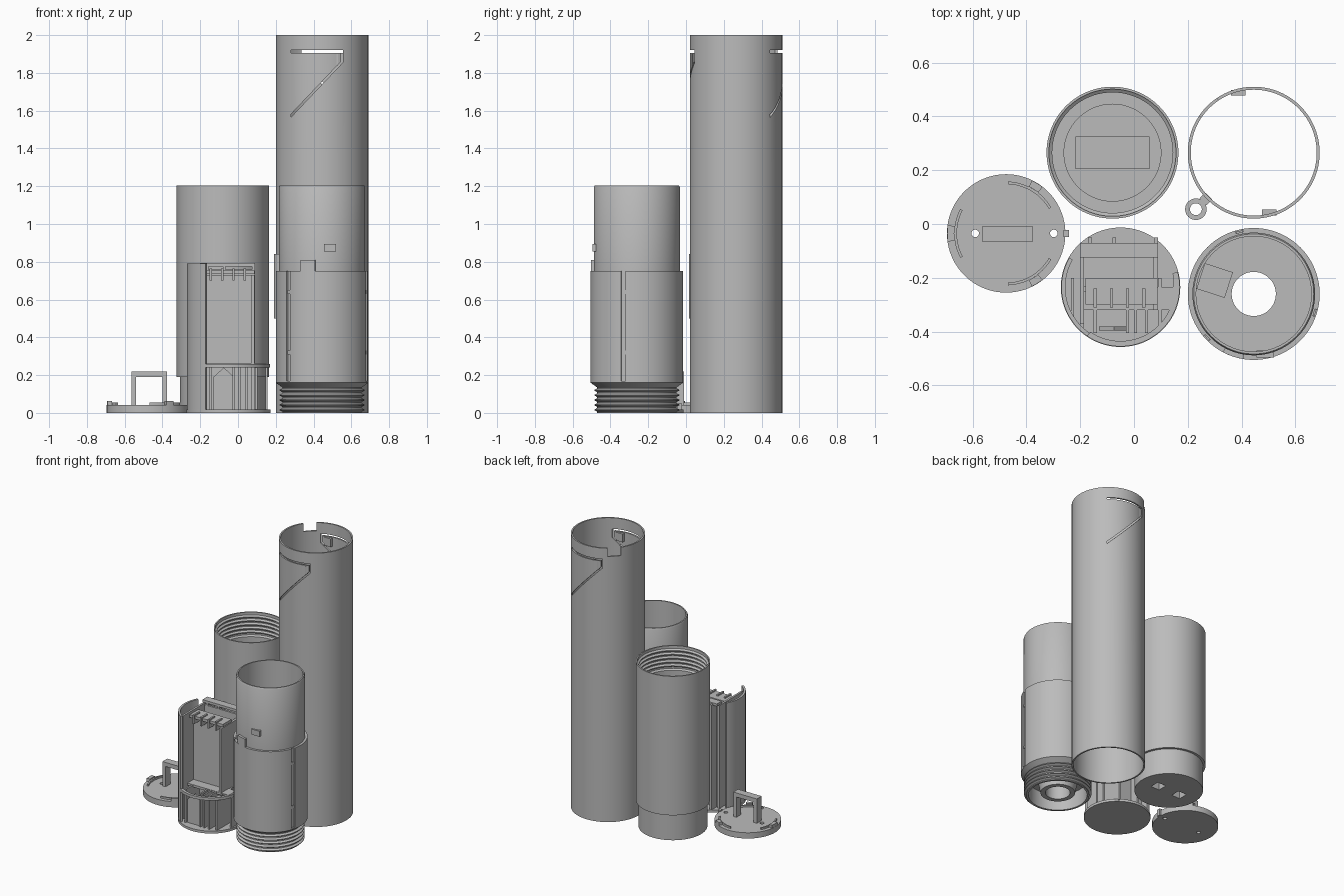
import bpy, bmesh, math
from mathutils import Matrix, Vector

if "Cube" in bpy.data.objects:
    bpy.data.objects.remove(bpy.data.objects["Cube"])

grey = bpy.data.materials.new("plain grey")
grey.diffuse_color = (0.5, 0.5, 0.5, 1)
grey.use_nodes = True
grey.node_tree.nodes["Principled BSDF"].inputs["Base Color"].default_value = grey.diffuse_color


def finish(name, bm):
    bmesh.ops.remove_doubles(bm, verts=bm.verts, dist=1e-5)
    bmesh.ops.recalc_face_normals(bm, faces=bm.faces)
    me = bpy.data.meshes.new(name)
    bm.to_mesh(me)
    bm.free()
    me.materials.append(grey)
    ob = bpy.data.objects.new(name, me)
    bpy.context.collection.objects.link(ob)
    return ob


def lathe(name, centre, profile, n=96):
    """Revolve a closed (radius, z) outline about a vertical axis."""
    bm = bmesh.new()
    rings = [[bm.verts.new((centre[0] + r * math.cos(2 * math.pi * i / n),
                            centre[1] + r * math.sin(2 * math.pi * i / n), z))
              for r, z in profile] for i in range(n)]
    m = len(profile)
    for i in range(n):
        a, b = rings[i], rings[(i + 1) % n]
        for j in range(m):
            k = (j + 1) % m
            if profile[j][0] or profile[k][0]:
                bm.faces.new((a[j], b[j], b[k], a[k]))
    return finish(name, bm)


def prism(name, pts, a, b, axis="z", mat=None):
    """Extrude an outline from a to b along z (xy points) or y (xz points)."""
    bm = bmesh.new()
    put = (lambda p, t: (p[0], p[1], t)) if axis == "z" else (lambda p, t: (p[0], t, p[1]))
    lo = [bm.verts.new(put(p, a)) for p in pts]
    hi = [bm.verts.new(put(p, b)) for p in pts]
    bm.faces.new(lo)
    bm.faces.new(hi[::-1])
    for i in range(len(pts)):
        k = (i + 1) % len(pts)
        bm.faces.new((lo[i], lo[k], hi[k], hi[i]))
    if mat:
        bm.transform(mat)
    return finish(name, bm)


def box(name, x0, x1, y0, y1, z0, z1, mat=None):
    return prism(name, [(x0, y0), (x1, y0), (x1, y1), (x0, y1)], z0, z1, mat=mat)


def arc(name, c, r0, r1, a0, a1, z0, z1):
    n = max(4, int((a1 - a0) / 4))
    ang = [math.radians(a0 + (a1 - a0) * i / n) for i in range(n + 1)]
    pts = [(c[0] + r1 * math.cos(t), c[1] + r1 * math.sin(t)) for t in ang]
    pts += [(c[0] + r0 * math.cos(t), c[1] + r0 * math.sin(t)) for t in reversed(ang)]
    return prism(name, pts, z0, z1)


def disc(name, c, r, z0, z1, n=96):
    return lathe(name, c, [(0, z0), (r, z0), (r, z1), (0, z1)], n)


def cut(ob, *cutters):
    for c in cutters:
        mod = ob.modifiers.new("cut", "BOOLEAN")
        mod.object, mod.operation, mod.solver = c, "DIFFERENCE", "EXACT"
        bpy.context.view_layer.objects.active = ob
        bpy.ops.object.modifier_apply(modifier=mod.name)
        bpy.data.objects.remove(c)


def about(c, deg):
    return Matrix.Translation((c[0], c[1], 0)) @ Matrix.Rotation(math.radians(deg), 4, "Z")


# tall outer tube with two spring-tab slots and a rim notch
T = (0.445, 0.265)
tube = lathe("tall_tube", T, [(0.234, 0), (0.245, 0), (0.245, 2), (0.234, 2)])
slot = [(-0.165, 1.92), (0.11, 1.92), (0.11, 1.855), (-0.165, 1.565), (-0.165, 1.581),
        (0.1, 1.86), (0.1, 1.906), (-0.165, 1.906)]
cut(tube, *[prism("cutter", slot, -0.3, -0.1, "y", about(T, d)) for d in (0, 180)],
    box("cutter", 0.18, 0.3, -0.045, 0.045, 1.94, 2.1, about(T, 135)))
for d in (0, 180):
    box("tab_catch", 0.03, 0.085, -0.233, -0.212, 1.84, 1.9, about(T, d))
# cord loop beside the tall tube
lathe("cord_loop", (0.23, 0.055), [(0.022, 0.5), (0.04, 0.5), (0.04, 0.84), (0.022, 0.84)], 32)
box("cord_loop_bridge", 0.232, 0.262, -0.018, 0.018, 0.5, 0.84, about(T, 224))

# rear container with female thread and stepped floor
B = (-0.08, 0.265)
prof = [(0, 0), (0.228, 0), (0.228, 0.19), (0.245, 0.19), (0.245, 1.205), (0.236, 1.205)]
for i in range(5):
    z = 1.185 - i * 0.028
    prof += [(0.236, z), (0.224, z - 0.009), (0.224, z - 0.013), (0.236, z - 0.022)]
prof += [(0.236, 1.04), (0.226, 1.03), (0.226, 0.06), (0.18, 0.06), (0.18, 0.03), (0, 0.03)]
rear = lathe("rear_container", B, prof)
hub = box("floor_housing", -0.1375, 0.1375, -0.06, 0.06, 0.015, 0.1, about(B, 0))
for ob in (rear, hub):
    cut(ob, *[box("cutter", s * 0.09 - 0.035, s * 0.09 + 0.035, -0.035, 0.035, -0.05, 0.075,
                  about(B, 0)) for s in (-1, 1)])

# front container: male thread, thick sleeve, slimmer neck
F = (0.445, -0.26)
prof = [(0.195, 0), (0.21, 0)]
for i in range(5):
    z = 0.006 + i * 0.026
    prof += [(0.21, z), (0.225, z + 0.008), (0.225, z + 0.012), (0.21, z + 0.02)]
prof += [(0.21, 0.134), (0.245, 0.16), (0.245, 0.75), (0.228, 0.75), (0.228, 1.195),
         (0.223, 1.205), (0.214, 1.205), (0.214, 0.16), (0.082, 0.16), (0.082, 0.02),
         (0.115, 0.02), (0.135, 0.12), (0.195, 0.12)]
body = lathe("front_container", F, prof)
for d in (-17, 103, 223):
    cut(body, box("cutter", 0.234, 0.3, -0.013, 0.013, 0.17, 0.8, about(F, d)))
    for z in (0.31, 0.63):
        box("groove_stop", 0.23, 0.24, -0.012, 0.012, z, z + 0.02, about(F, d))
arc("sleeve_key", F, 0.225, 0.245, 242, 261, 0.74, 0.81)
box("bayonet_pin", 0.01, 0.075, -0.236, -0.21, 0.855, 0.895, about(F, 0))
box("floor_block", -0.055, 0.055, -0.05, 0.05, 0.15, 0.2, about((0.3, -0.21), -18))

# round lid with handle, ridges, side tabs and two screw holes
L = (-0.475, -0.035)
lid = disc("lid", L, 0.22, 0, 0.042)
cut(lid, *[disc("cutter", (x, -0.035), 0.014, -0.1, 0.1, 24) for x in (-0.59, -0.298)])
for a0, a1 in ((30, 88), (272, 330), (152, 208)):
    arc("lid_ridge", L, 0.183, 0.193, a0, a1, 0.035, 0.055)
for a0, a1 in ((172, 188), (52, 64), (296, 308)):
    arc("lid_stop", L, 0.193, 0.219, a0, a1, 0.035, 0.064)
box("lid_tab", -0.262, -0.242, -0.048, -0.022, 0, 0.05)
prism("lid_handle", [(-0.565, 0.03), (-0.565, 0.22), (-0.375, 0.22), (-0.375, 0.03),
                     (-0.4, 0.03), (-0.4, 0.19), (-0.54, 0.19), (-0.54, 0.03)],
      -0.065, -0.01, "y")

# inner holder: base, curved shell and plates
H = (-0.05, -0.235)
disc("holder_base", H, 0.222, 0, 0.018)
arc("holder_shell", H, 0.205, 0.22, 150, 236, 0.01, 0.79)
box("holder_side_wall", -0.2, -0.185, -0.37, -0.1, 0.01, 0.77)
box("holder_panel", -0.19, 0.08, -0.25, -0.232, 0.01, 0.73)
box("holder_post", 0.07, 0.088, -0.32, -0.1, 0.01, 0.73)
box("holder_back_plate", -0.19, 0.088, -0.125, -0.11, 0.01, 0.76)
box("holder_top_bracket", -0.18, 0.088, -0.3, -0.2, 0.735, 0.755)
for x in (-0.15, -0.09, -0.03, 0.03):
    box("bracket_tooth", x, x + 0.012, -0.31, -0.24, 0.7, 0.765)
box("holder_top_ledge", -0.2, 0.09, -0.125, -0.07, 0.775, 0.793)
for x in (-0.17, -0.08, 0.075):
    box("holder_back_rib", x, x + 0.014, -0.125, -0.05, 0.01, 0.785)
# lower cage with ribs, shelf and a gabled plate
for x in (-0.235, -0.2, -0.15, -0.03, 0.0, 0.04, 0.09, 0.145):
    reach = math.sqrt(0.21 ** 2 - (x + 0.055) ** 2)
    box("cage_rib", x, x + 0.012, -0.235 - min(reach, 0.17), -0.2, 0.01, 0.26)
arc("cage_band", H, 0.2, 0.22, 236, 375, 0.24, 0.26)
box("cage_shelf", -0.2, 0.15, -0.32, -0.235, 0.245, 0.262)
prism("gabled_plate", [(-0.13, 0.01), (-0.02, 0.01), (-0.02, 0.19), (-0.075, 0.24),
                       (-0.13, 0.19)], -0.395, -0.38, "y")

# smooth the round walls, keep edges sharp
bpy.ops.object.select_all(action="SELECT")
bpy.ops.object.shade_smooth_by_angle(angle=math.radians(30))
